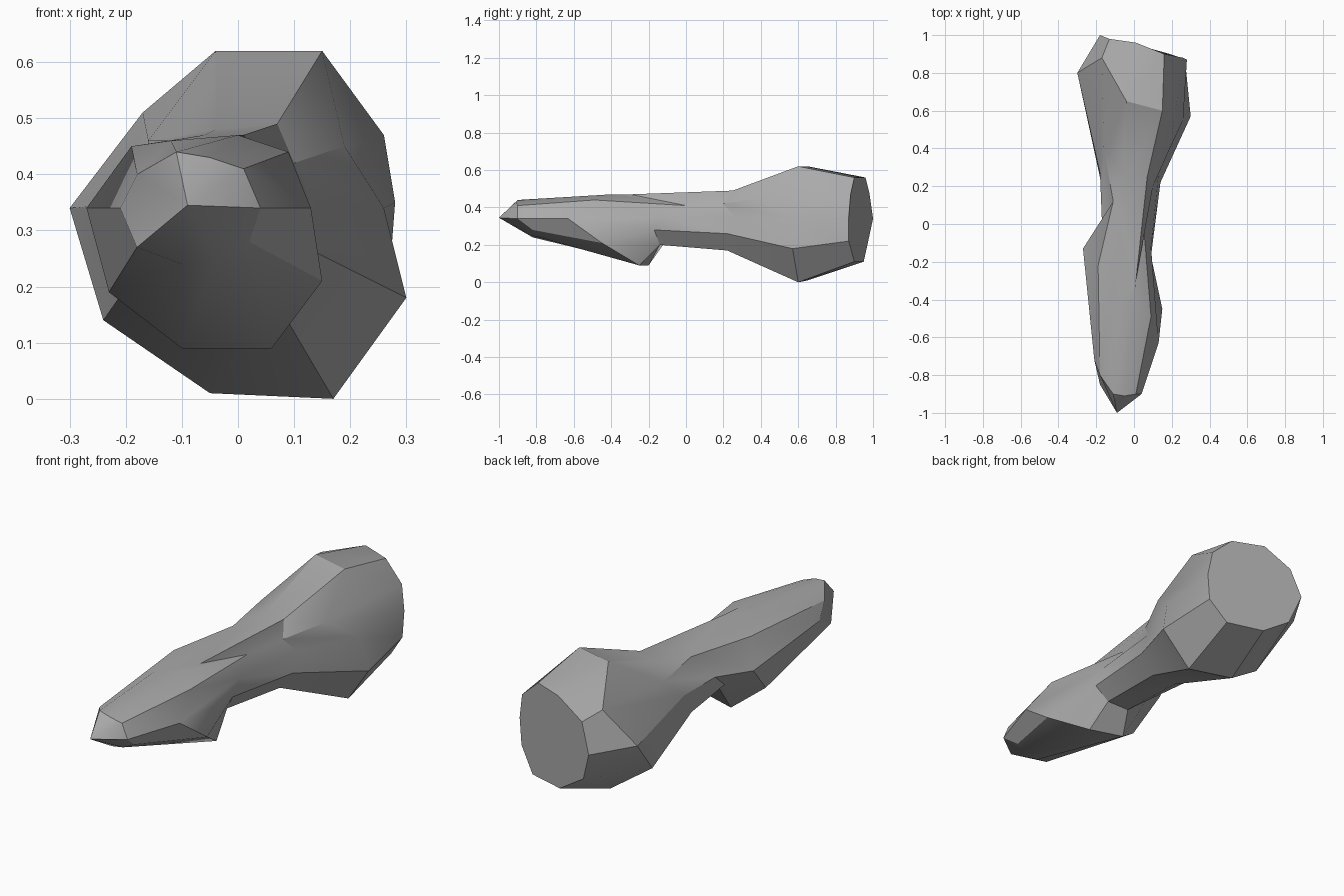
import bpy
import bmesh
import math
from mathutils import Vector

cube = bpy.data.objects.get("Cube")
if cube:
    bpy.data.objects.remove(cube, do_unlink=True)


def make_material(name, colour):
    material = bpy.data.materials.new(name)
    material.diffuse_color = colour
    material.use_nodes = True
    for node in material.node_tree.nodes:
        if node.type == "BSDF_PRINCIPLED":
            node.inputs["Base Color"].default_value = colour
    return material


def add_ring(bm, section):
    """Add one cross-section, given in hundredths of a unit."""
    return [bm.verts.new(Vector(point) / 100) for point in section]


def bridge(bm, first, second):
    """Join two cross-sections with a band of four-sided faces."""
    count = len(first)
    for i in range(count):
        j = (i + 1) % count
        bm.faces.new((first[i], first[j], second[j], second[i]))


# Cross-sections run over the top, down the +x side, underneath and back up.
# Rim of the pointed nose
nose_section = [(-11, -90, 44), (-5, -91, 43), (1, -90, 41), (4, -90, 34),
                (2, -82, 28), (-4, -82, 25), (-10, -82, 24), (-18, -85, 27),
                (-21, -72, 34), (-18, -80, 40)]

# Widest part of the head, with its lower lip and side wing
head_section = [(-12, -45, 46), (0, -40, 47), (9, -49, 44), (13, -63, 34),
                (15, -45, 21), (6, -25, 9), (-10, -20, 9), (-23, -28, 19),
                (-27, -13, 34), (-19, -22, 45)]

# Narrow neck behind the head
neck_section = [(-6, 5, 47), (1, -30, 47), (5, 0, 41), (9, -12, 35),
                (9, -17, 28), (4, -14, 20), (-8, -14, 20), (-15, -8, 26),
                (-17, 2, 34), (-11, 12, 46)]

# End of the shaft
shaft_section = [(-4, 25, 48), (7, 25, 49), (10, 20, 42), (13, 26, 35),
                 (14, 22, 26), (7, 22, 17), (-6, 22, 17), (-17, 20, 24),
                 (-18, 27, 35), (-16, 40, 46)]

# Flared knob
knob_section = [(-4, 65, 62), (15, 60, 62), (19, 40, 45), (26, 55, 34),
                (30, 57, 18), (17, 60, 0), (-5, 65, 1), (-24, 60, 14),
                (-30, 80, 34), (-17, 88, 51)]

# Slanted flat end
end_section = [(1, 96, 56), (16, 90, 56), (26, 88, 47), (28, 87, 35),
               (27, 87, 22), (19, 90, 11), (1, 95, 11), (-13, 97, 20),
               (-18, 100, 34), (-13, 98, 48)]

bm = bmesh.new()
sections = (nose_section, head_section, neck_section,
            shaft_section, knob_section, end_section)
rings = [add_ring(bm, section) for section in sections]
for first, second in zip(rings, rings[1:]):
    bridge(bm, first, second)

# Close the nose with a point and the other end with one flat face
apex = bm.verts.new((-0.09, -1, 0.345))
nose = rings[0]
for i, vert in enumerate(nose):
    bm.faces.new((apex, nose[(i + 1) % len(nose)], vert))
bm.faces.new(rings[-1])
bmesh.ops.recalc_face_normals(bm, faces=bm.faces[:])

mesh = bpy.data.meshes.new("bone_body")
bm.to_mesh(mesh)
bm.free()
mesh.materials.append(make_material("plain_grey", (0.4, 0.4, 0.4, 1)))
body = bpy.data.objects.new("bone_body", mesh)
bpy.context.collection.objects.link(body)

# Soft bands with crisp corners
bpy.ops.object.select_all(action="DESELECT")
body.select_set(True)
bpy.context.view_layer.objects.active = body
bpy.ops.object.shade_smooth_by_angle(angle=math.radians(30))
